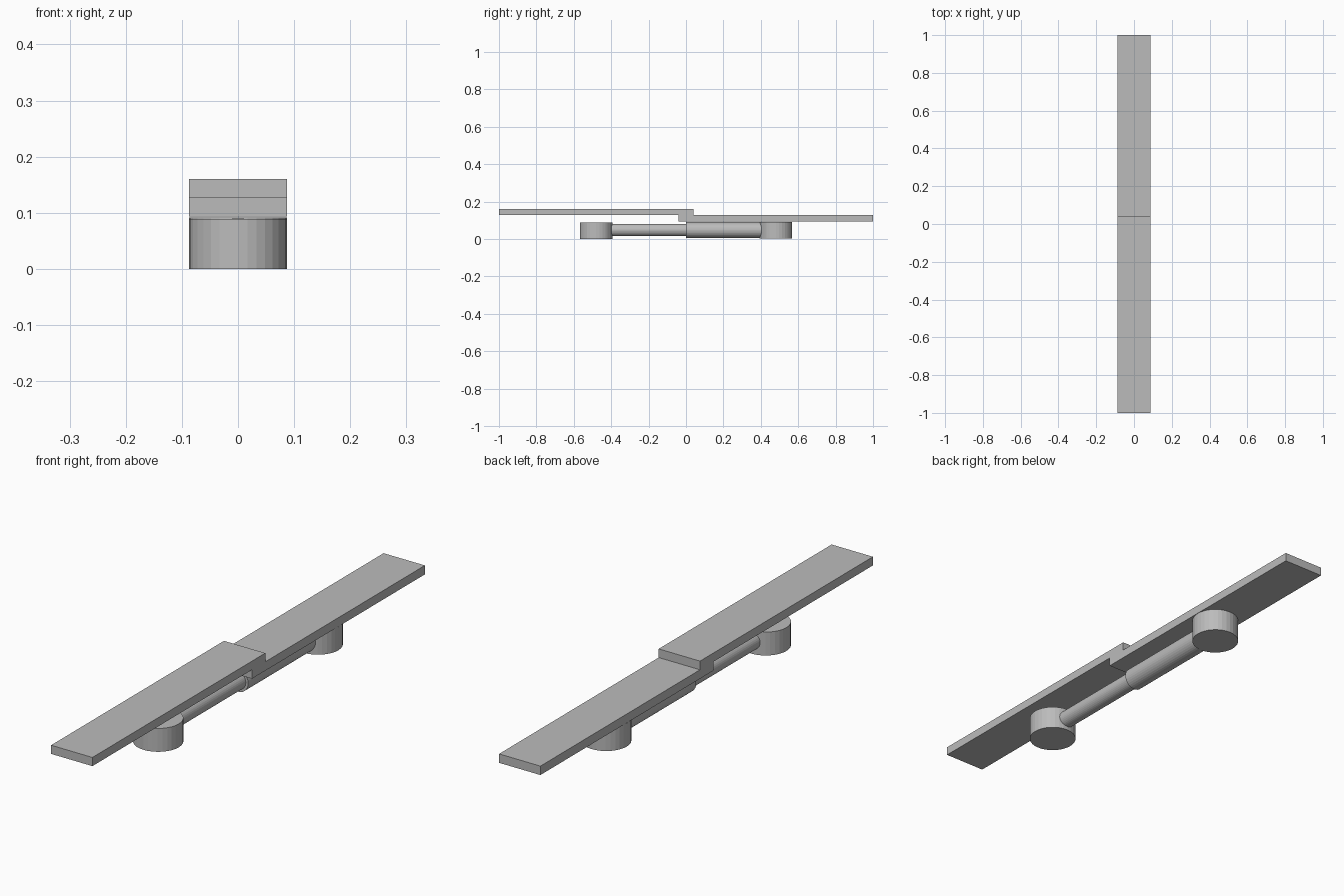
import bpy
import math

if "Cube" in bpy.data.objects:
    bpy.data.objects.remove(bpy.data.objects["Cube"])

grey = bpy.data.materials.new("mid_grey")
grey.diffuse_color = (0.5, 0.5, 0.5, 1.0)
grey.use_nodes = True
grey.node_tree.nodes["Principled BSDF"].inputs["Base Color"].default_value = grey.diffuse_color

HALF_WIDTH = 0.087
ROD_Z = 0.048


def finish(name):
    ob = bpy.context.object
    ob.name = name
    ob.data.materials.append(grey)
    bpy.ops.object.transform_apply(location=False, rotation=True, scale=True)
    return ob


def plate(name, y0, y1, z0, z1):
    bpy.ops.mesh.primitive_cube_add(size=1, location=(0, (y0 + y1) / 2, (z0 + z1) / 2))
    bpy.context.object.scale = (2 * HALF_WIDTH, y1 - y0, z1 - z0)
    return finish(name)


def puck(name, y, z0, z1):
    bpy.ops.mesh.primitive_cylinder_add(vertices=32, radius=HALF_WIDTH, depth=z1 - z0,
                                        location=(0, y, (z0 + z1) / 2))
    return finish(name)


def rod(name, radius, y0, y1):
    bpy.ops.mesh.primitive_cylinder_add(vertices=32, radius=radius, depth=y1 - y0,
                                        location=(0, (y0 + y1) / 2, ROD_Z),
                                        rotation=(math.pi / 2, 0, 0))
    return finish(name)


# Overlapping sliding plates
plate("upper_plate", -1.0, 0.04, 0.127, 0.16)
plate("lower_plate", -0.04, 1.0, 0.093, 0.127)

# Round feet below the plates
puck("front_foot", -0.48, 0.0, 0.089)
puck("rear_foot", 0.48, 0.003, 0.092)

# Telescoping rod joining the feet
rod("inner_rod", 0.033, -0.45, 0.02)
rod("outer_sleeve", 0.043, 0.0, 0.45)
